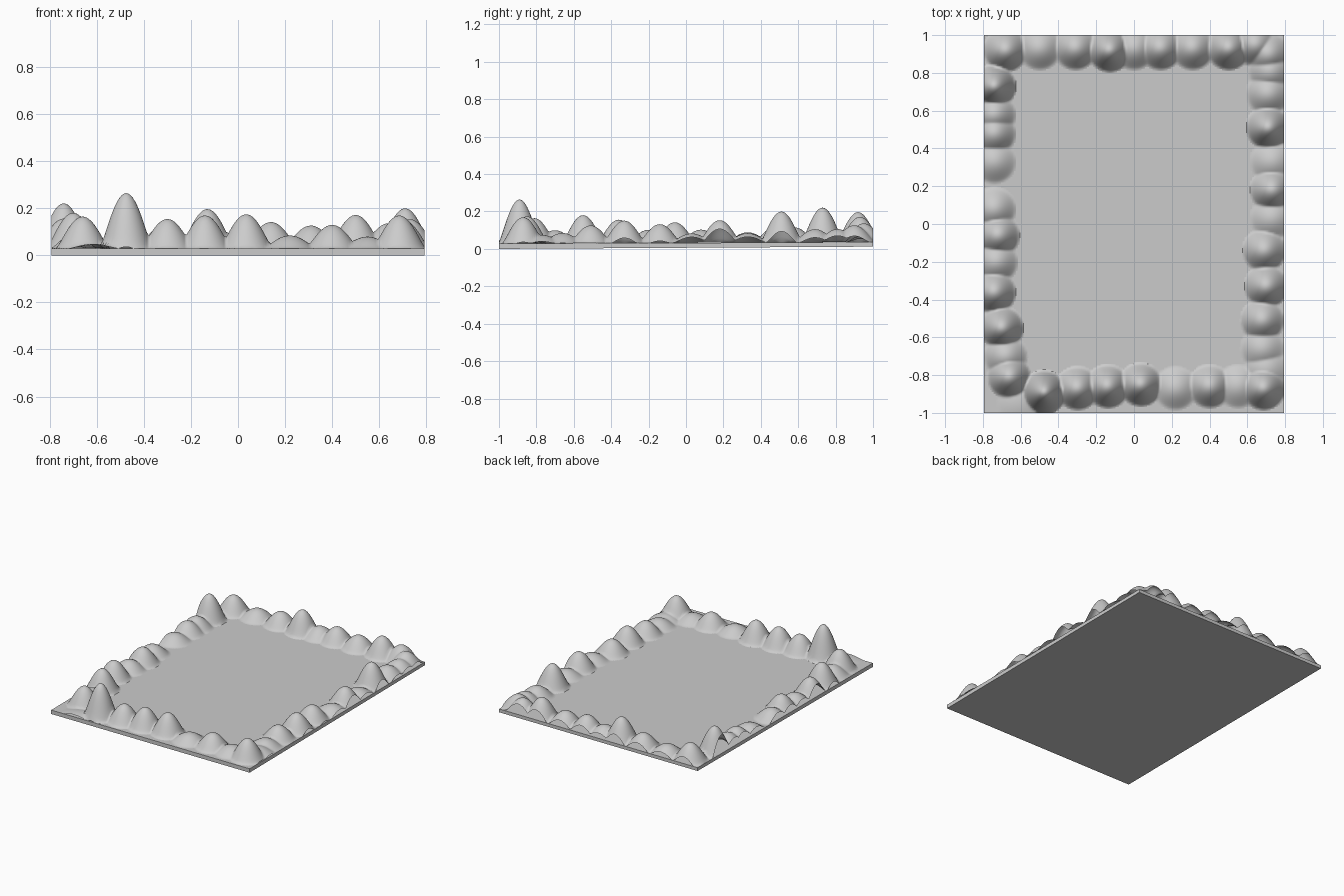
import bpy, bmesh

if "Cube" in bpy.data.objects:
    bpy.data.objects.remove(bpy.data.objects["Cube"])

W, L = 0.793, 1.0          # half width, half length


def slab_top(y):
    return 0.032 + 0.004 * y


def finish(name, bm, smooth):
    me = bpy.data.meshes.new(name)
    bm.to_mesh(me)
    bm.free()
    ob = bpy.data.objects.new(name, me)
    bpy.context.collection.objects.link(ob)
    if smooth:
        for p in me.polygons:
            p.use_smooth = True
    return ob


# Base slab: thin, very slightly wedged towards the back
bm = bmesh.new()
bmesh.ops.create_cube(bm, size=2)
for v in bm.verts:
    x, y, z = v.co
    v.co = (x * W, y * L, slab_top(y) if z > 0 else 0.006 * (y + 1))
finish("base_slab", bm, False)

# Hills along each edge: position along the edge, offset across it, peak height
front = [(-.61, -.95, .05), (-.475, -.89, .265), (-.30, -.87, .155),
         (-.14, -.86, .17), (.035, -.85, .175), (.22, -.87, .085),
         (.40, -.86, .13), (.55, -.86, .08), (.685, -.87, .17)]
back = [(-.68, .92, .15), (-.50, .93, .095), (-.31, .93, .125),
        (-.13, .92, .19), (0, .93, .10), (.14, .93, .135),
        (.31, .93, .12), (.50, .93, .165), (.64, .95, .13), (.71, .90, .12)]
left = [(-.66, -.81, .165), (-.68, -.70, .10), (-.70, -.55, .18),
        (-.74, -.36, .155), (-.73, -.20, .10), (-.72, -.06, .14),
        (-.74, .08, .10), (-.74, .33, .085), (-.74, .48, .115),
        (-.74, .58, .11), (-.74, .73, .215)]
right = [(.70, -.77, .075), (.68, -.66, .085), (.68, -.51, .125),
         (.70, -.33, .15), (.69, -.14, .13), (.73, .03, .08),
         (.73, .18, .15), (.73, .33, .08), (.71, .51, .195),
         (.71, .69, .10), (.72, .81, .10)]
hills = front + back + left + right
R = 0.115


def height(x, y):
    best = 0
    for cx, cy, h in hills:
        d2 = ((x - cx) ** 2 + (y - cy) ** 2) / R ** 2
        if d2 < 1:
            best = max(best, (h - 0.03) * (1 - d2) ** 1.4)
    return best


# Hill border: height field, open at the outer edges, inner flat removed
bm = bmesh.new()
bmesh.ops.create_grid(bm, x_segments=160, y_segments=200, size=1)
for v in bm.verts:
    x, y = v.co.x * W, v.co.y * L
    v.co = (x, y, height(x, y))
flat = [f for f in bm.faces if max(v.co.z for v in f.verts) == 0]
bmesh.ops.delete(bm, geom=flat, context='FACES')
for v in bm.verts:
    v.co.z += slab_top(v.co.y) + 0.0005
finish("hill_border", bm, True)
